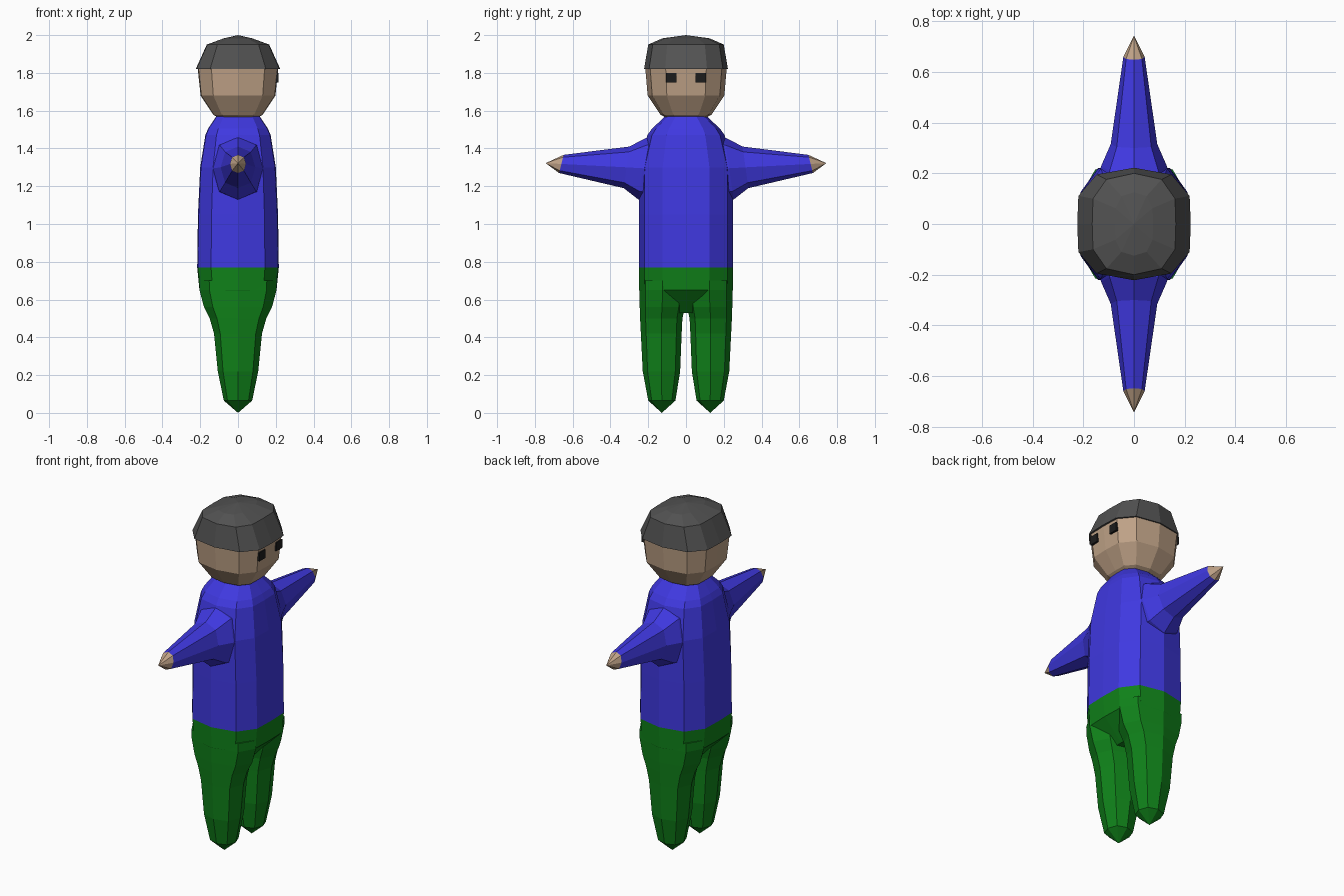
import bpy
import bmesh
from mathutils import Vector

if "Cube" in bpy.data.objects:
    bpy.data.objects.remove(bpy.data.objects["Cube"])

# Unit cross-sections: boxy 12-gon for head and body, 8-gon for limbs
BOXY = [(1, 0), (.98, .5), (.66, .88), (0, 1), (-.66, .88), (-.98, .5),
        (-1, 0), (-.98, -.5), (-.66, -.88), (0, -1), (.66, -.88), (.98, -.5)]
OCT = [(1, 0), (.74, .74), (0, 1), (-.74, .74), (-1, 0), (-.74, -.74), (0, -1), (.74, -.74)]


def material(name, rgb):
    m = bpy.data.materials.new(name)
    m.diffuse_color = (*rgb, 1)
    m.use_nodes = True
    m.node_tree.nodes["Principled BSDF"].inputs["Base Color"].default_value = m.diffuse_color
    return m


BLUE = material("blue_cloth", (.05, .04, .75))
GREEN = material("green_cloth", (.005, .22, .01))
SKIN = material("skin", (.52, .36, .24))
DARK = material("dark_grey", (.085, .085, .085))
BLACK = material("black", (.012, .012, .012))


def loft(name, rings, mat, tip=None):
    """Skin successive rings of points; close the end with a cap or a point."""
    bm = bmesh.new()
    loops = [[bm.verts.new(p) for p in ring] for ring in rings]
    n = len(loops[0])
    for a, b in zip(loops, loops[1:]):
        for i in range(n):
            j = (i + 1) % n
            bm.faces.new((a[i], a[j], b[j], b[i]))
    bm.faces.new(loops[0])
    if tip:
        t = bm.verts.new(tip)
        for i in range(n):
            bm.faces.new((loops[-1][i], loops[-1][(i + 1) % n], t))
    else:
        bm.faces.new(loops[-1])
    bmesh.ops.recalc_face_normals(bm, faces=bm.faces)
    me = bpy.data.meshes.new(name)
    bm.to_mesh(me)
    bm.free()
    me.materials.append(mat)
    ob = bpy.data.objects.new(name, me)
    bpy.context.collection.objects.link(ob)
    return ob


def flat_ring(z, hx, hy, cy=0, shape=BOXY):
    return [Vector((u * hx, cy + v * hy, z)) for u, v in shape]


def arm_ring(side, y, cz, hx, hz, tilt=0):
    return [Vector((u * hx, side * (y - v * tilt), cz + v * hz)) for u, v in OCT]


# Head and cap
loft("head", [flat_ring(*r) for r in [
    (1.56, .1, .1), (1.578, .13, .135), (1.68, .198, .203), (1.82, .213, .215),
    (1.93, .155, .18)]], SKIN)
loft("cap", [flat_ring(*r) for r in [
    (1.82, .224, .222), (1.95, .165, .2), (1.983, .075, .125)]], DARK, (0, 0, 2))

# Eyes on the +x side of the head
for side, label in ((-1, "right"), (1, "left")):
    bpy.ops.mesh.primitive_cube_add(size=1, location=(.205, side * .079, 1.775))
    eye = bpy.context.object
    eye.name = label + "_eye"
    eye.scale = (.02, .055, .05)
    eye.data.materials.append(BLACK)

# Torso and hips
loft("torso", [flat_ring(*r) for r in [
    (.77, .216, .25), (1.05, .212, .25), (1.3, .2, .248), (1.47, .173, .205),
    (1.505, .158, .18), (1.57, .115, .11)]], BLUE)
loft("hips", [flat_ring(*r) for r in [
    (.77, .216, .25), (.65, .204, .248), (.53, .09, .2)]], GREEN)

# Limbs on both sides
for side, label in ((-1, "right"), (1, "left")):
    legs = [(.7, .206, .122, .125), (.65, .204, .122, .125), (.56, .18, .119, .126),
            (.5, .15, .112, .131), (.42, .127, .108, .131), (.22, .107, .099, .13),
            (.065, .075, .072, .128)]
    loft(label + "_leg", [flat_ring(z, hx, hy, side * cy, OCT) for z, hx, hy, cy in legs],
         GREEN, (0, side * .128, 0))
    loft(label + "_sleeve", [arm_ring(side, *r) for r in [
        (.15, 1.29, .15, .175), (.228, 1.295, .13, .165, .025),
        (.315, 1.3, .092, .11, .015), (.66, 1.318, .042, .048, .012)]], BLUE)
    loft(label + "_hand", [arm_ring(side, .66, 1.318, .042, .048, .012)],
         SKIN, (0, side * .743, 1.322))
